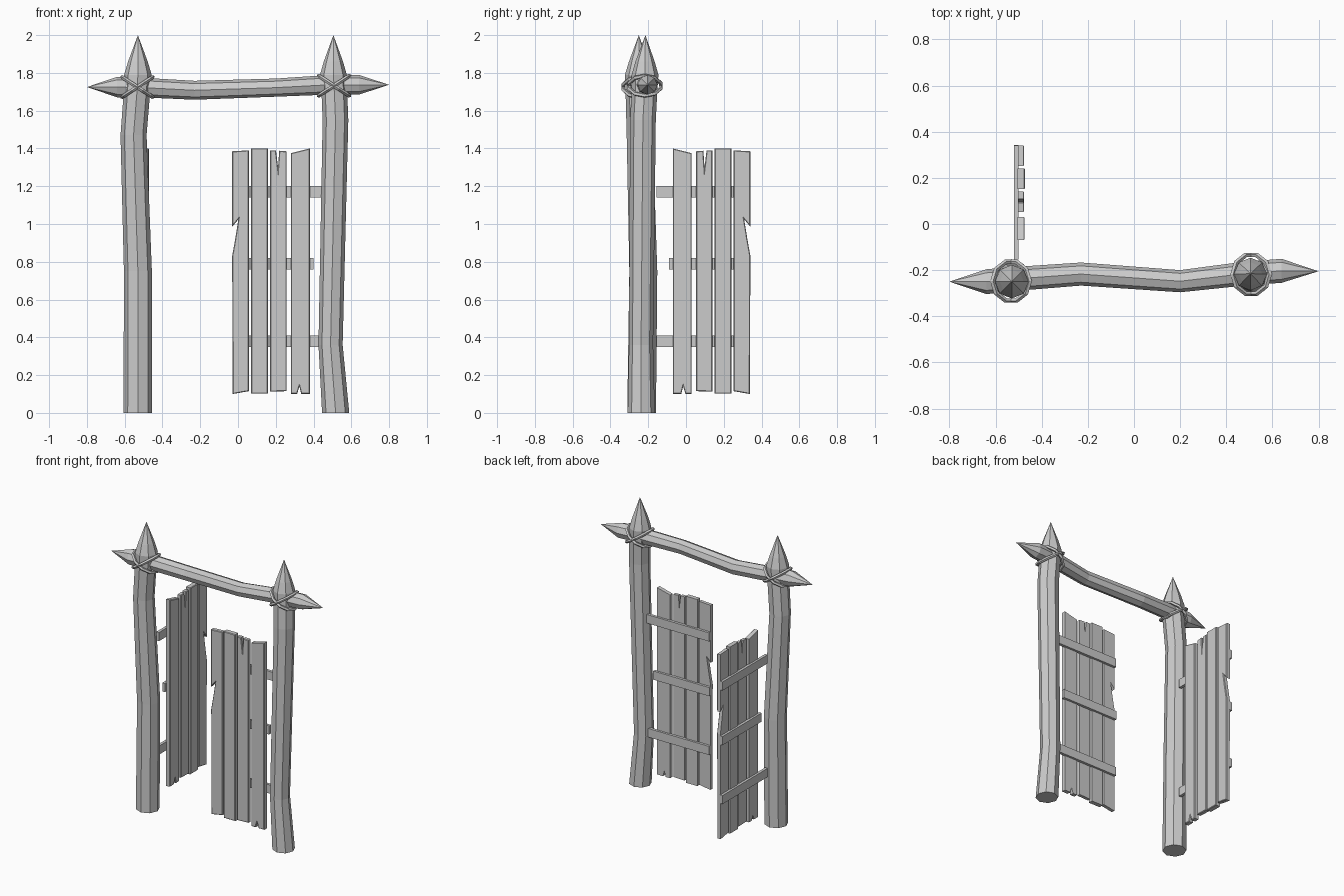
import bpy, bmesh, math
from mathutils import Vector, Matrix

if "Cube" in bpy.data.objects:
    bpy.data.objects.remove(bpy.data.objects["Cube"])

def finish(name, bm):
    bmesh.ops.remove_doubles(bm, verts=bm.verts, dist=1e-5)
    bmesh.ops.recalc_face_normals(bm, faces=bm.faces)
    me = bpy.data.meshes.new(name)
    bm.to_mesh(me)
    bm.free()
    ob = bpy.data.objects.new(name, me)
    bpy.context.collection.objects.link(ob)
    return ob

def log(name, stations, u, v, sides=8):
    """Crooked timber: stations are (x, y, z, radius), rings lie in the u-v plane."""
    bm = bmesh.new()
    u, v = Vector(u), Vector(v)
    rings = []
    for x, y, z, r in stations:
        ring = []
        for i in range(sides):
            a = 2 * math.pi * i / sides
            ring.append(bm.verts.new(Vector((x, y, z)) + r * (u * math.cos(a) + v * math.sin(a))))
        rings.append(ring)
    for a, b in zip(rings, rings[1:]):
        for i in range(sides):
            j = (i + 1) % sides
            bm.faces.new((a[i], a[j], b[j], b[i]))
    if stations[0][3] > 0:
        bm.faces.new(rings[0][::-1])
    return finish(name, bm)

# Posts with sharpened tops
X, Y, Z = (1, 0, 0), (0, 1, 0), (0, 0, 1)
log("left_post", [(-.53, -.235, 0, .076), (-.53, -.226, .75, .074), (-.553, -.245, 1.47, .069),
                  (-.535, -.25, 1.70, .070), (-.53, -.25, 1.79, .073),
                  (-.53, -.25, 1.86, .052), (-.53, -.25, 2.0, 0)], X, Y)
log("right_post", [(.517, -.237, 0, .072), (.490, -.238, .36, .064), (.516, -.228, 1.55, .068),
                   (.510, -.22, 1.70, .068), (.505, -.217, 1.79, .071),
                   (.505, -.217, 1.86, .051), (.505, -.215, 2.0, 0)], X, Y)

# Crooked crossbar, sharpened at both ends
log("crossbar", [(-.80, -.25, 1.725, 0), (-.64, -.25, 1.725, .054), (-.50, -.237, 1.722, .052),
                 (-.23, -.217, 1.708, .050), (.20, -.248, 1.722, .048), (.48, -.215, 1.737, .052),
                 (.64, -.203, 1.737, .052), (.80, -.205, 1.737, 0)], Y, Z)

# Crossed rope bindings at the joints
for side, c in (("left", (-.533, -.248, 1.725)), ("right", (.508, -.218, 1.732))):
    for n, tilt in enumerate((33, -33)):
        bpy.ops.mesh.primitive_torus_add(major_segments=10, minor_segments=5,
                                         major_radius=.087, minor_radius=.011)
        rope = bpy.context.object
        rope.name = f"{side}_rope_{n + 1}"
        rope.data.transform(Matrix.Translation(c) @ Matrix.Rotation(math.radians(tilt), 4, 'Y')
                            @ Matrix.Diagonal((1.1, 1, 1, 1)))

# Door parts in door space: s runs away from the hinge, z up, d = depth behind the front
planks = [
    ([(-.07, .10), (-.025, .10), (-.015, .14), (-.003, .10), (.03, .10), (.03, 1.375), (-.07, 1.40)], .002, .033),
    ([(.053, .115), (.14, .112), (.14, 1.39), (.109, 1.39), (.098, 1.30), (.092, 1.388), (.053, 1.385)], .004, .030),
    ([(.152, .102), (.24, .102), (.24, 1.40), (.152, 1.40)], .000, .034),
    ([(.252, .115), (.338, .10), (.341, .83), (.325, .92), (.308, 1.025), (.341, .985),
      (.341, 1.385), (.252, 1.39)], .004, .031),
]
rails = [(-.155, .340, 1.14, 1.20), (-.09, .342, .76, .82), (-.155, .340, .35, .41)]

def place_left(s, z, d):
    return (-.472 - d, s, z)

def place_right(s, z, d):
    return (.31 - s, -.258 + d, z)

def slab(name, outline, d0, d1, place, bevel=0):
    bm = bmesh.new()
    n = len(outline)
    front = [bm.verts.new(place(s, z, d0)) for s, z in outline]
    back = [bm.verts.new(place(s, z, d1)) for s, z in outline]
    bm.faces.new(front)
    bm.faces.new(back[::-1])
    for i in range(n):
        j = (i + 1) % n
        bm.faces.new((front[i], back[i], back[j], front[j]))
    bmesh.ops.recalc_face_normals(bm, faces=bm.faces)
    if bevel:
        edges = [bm.edges.get((front[i], front[(i + 1) % n])) for i in range(n)]
        bmesh.ops.bevel(bm, geom=edges, offset=bevel, segments=1, affect='EDGES')
    return finish(name, bm)

# Mirrored doors: left stands open, right is closed
for side, place in (("left", place_left), ("right", place_right)):
    for i, (outline, d0, d1) in enumerate(planks):
        slab(f"{side}_door_plank_{i + 1}", outline, d0, d1, place, .004)
    for i, (s0, s1, z0, z1) in enumerate(rails):
        slab(f"{side}_door_rail_{i + 1}", [(s0, z0), (s1, z0), (s1, z1), (s0, z1)], .028, .048, place)
